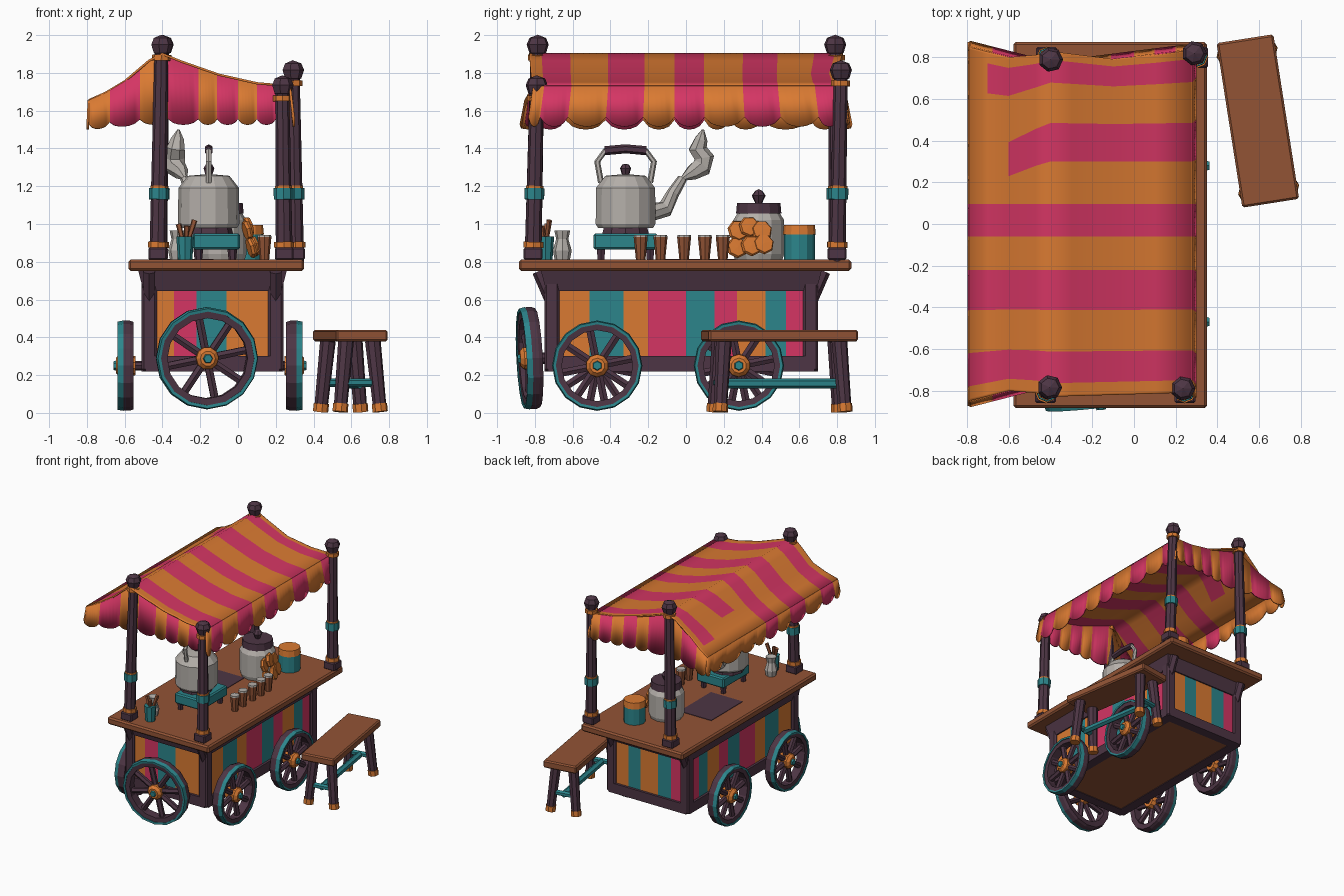
import bpy, bmesh, math
from mathutils import Vector, Matrix, Euler

if "Cube" in bpy.data.objects:
    bpy.data.objects.remove(bpy.data.objects["Cube"])

COL = {'purple': (.075, .036, .058), 'pink': (.66, .036, .127), 'orange': (.70, .195, .032),
       'teal': (.025, .235, .26), 'brown': (.29, .088, .036), 'grey': (.46, .43, .40)}
MAT = {}
for k, c in COL.items():
    MAT[k] = bpy.data.materials.new(k)
    MAT[k].diffuse_color = (*c, 1)

def T(x, y, z, rx=0, ry=0, rz=0):
    return Matrix.Translation((x, y, z)) @ Euler([math.radians(a) for a in (rx, ry, rz)]).to_matrix().to_4x4()

def finish(name, bm, mats, M=Matrix()):
    bmesh.ops.recalc_face_normals(bm, faces=bm.faces)
    bm.transform(M)
    me = bpy.data.meshes.new(name)
    bm.to_mesh(me)
    bm.free()
    for m in mats:
        me.materials.append(MAT[m])
    ob = bpy.data.objects.new(name, me)
    bpy.context.collection.objects.link(ob)
    return ob

def box(name, lo, hi, mat, M=Matrix(), bevel=0, flare=0):
    bm = bmesh.new()
    bmesh.ops.create_cube(bm, size=1)
    for v in bm.verts:
        p = Vector([lo[i] + (v.co[i] + .5) * (hi[i] - lo[i]) for i in range(3)])
        if flare and v.co.z > 0:
            p.x += math.copysign(flare, v.co.x)
            p.y += math.copysign(flare, v.co.y)
        v.co = p
    if bevel:
        bmesh.ops.bevel(bm, geom=bm.edges[:], offset=bevel, segments=1, affect='EDGES')
    return finish(name, bm, [mat], M)

def lathe(name, prof, mat, M=Matrix(), n=10, closed=False):
    bm = bmesh.new()
    rings = [[bm.verts.new((r * math.cos(2 * math.pi * k / n), r * math.sin(2 * math.pi * k / n), z))
              for k in range(n)] for r, z in prof]
    for i in range(len(rings) - (0 if closed else 1)):
        a, b = rings[i], rings[(i + 1) % len(rings)]
        for k in range(n):
            bm.faces.new((a[k], a[(k + 1) % n], b[(k + 1) % n], b[k]))
    bmesh.ops.remove_doubles(bm, verts=bm.verts, dist=1e-5)
    return finish(name, bm, [mat], M)

def can(name, x, y, z0, z1, r0, r1, mat, n=10):
    return lathe(name, [(0, z0), (r0, z0), (r1, z1), (0, z1)], mat, T(x, y, 0), n)

def tube(name, pts, radii, mat, M=Matrix(), n=8):
    pts = [Vector(p) for p in pts]
    bm = bmesh.new()
    rings = []
    for i, p in enumerate(pts):
        d = pts[min(i + 1, len(pts) - 1)] - pts[max(i - 1, 0)]
        u = d.cross(Vector((1, 0, 0)) if abs(d.normalized().x) < .85 else Vector((0, 1, 0))).normalized()
        w = d.cross(u).normalized()
        r = radii[i] if isinstance(radii, (list, tuple)) else radii
        rings.append([bm.verts.new(p + r * (u * math.cos(2 * math.pi * k / n) + w * math.sin(2 * math.pi * k / n)))
                      for k in range(n)])
    for a, b in zip(rings, rings[1:]):
        for k in range(n):
            bm.faces.new((a[k], a[(k + 1) % n], b[(k + 1) % n], b[k]))
    bm.faces.new(rings[0])
    bm.faces.new(rings[-1])
    return finish(name, bm, [mat], M)

def sheet(name, rows, pink):
    bm = bmesh.new()
    g = [[bm.verts.new(p) for p in r] for r in rows]
    for i in range(len(g) - 1):
        for j in range(len(g[0]) - 1):
            f = bm.faces.new((g[i][j], g[i][j + 1], g[i + 1][j + 1], g[i + 1][j]))
            f.material_index = int(pink(i, j))
            f.smooth = True
    ob = finish(name, bm, ['orange', 'pink'])
    s = ob.modifiers.new('thickness', 'SOLIDIFY')
    s.thickness, s.offset = .012, 0

# cart body: floor, corner posts, rails, flared top rail
X0, X1, Y0, Y1 = -.51, .24, -.75, .70
box('body_floor', (X0 + .02, Y0 + .02, .225), (X1 - .02, Y1 - .02, .27), 'brown')
for x in (X0, X1 - .08):
    for y in (Y0, Y1 - .08):
        box('corner_post', (x, y, .22), (x + .08, y + .08, .75), 'purple', bevel=.012)
    box('side_bottom_rail', (x, Y0 + .02, .22), (x + .08, Y1 - .02, .30), 'purple')
for y in (Y0, Y1 - .08):
    box('end_bottom_rail', (X0 + .02, y, .22), (X1 - .02, y + .08, .30), 'purple')
box('top_rail', (X0 + .01, Y0 + .01, .645), (X1 - .01, Y1 - .01, .76), 'purple', flare=.03)
for y, s in ((Y0 + .035, -1), (Y1 - .035, 1)):
    for x in (X0 + .04, X1 - .04):
        tube('counter_bracket', [(x, y, .60), (x, y + s * .065, .75)], .035, 'purple', n=6)

# striped wall panels
NAME = {'O': 'orange', 'T': 'teal', 'P': 'pink'}
SIDE = [-.68, -.51, -.33, -.2, 0, .15, .27, .42, .53, .64]
END = [-.44, -.34, -.22, -.06, .05, .18]
for a, b, c in zip(SIDE, SIDE[1:], 'OTOPTPOTP'):
    box('right_wall_stripe', (X1 - .05, a, .29), (X1 - .02, b, .67), NAME[c])
    box('left_wall_stripe', (X0 + .02, a, .29), (X0 + .05, b, .67), NAME[c])
for a, b, c, d in zip(END, END[1:], 'OPTOO', 'PTOTO'):
    box('front_wall_stripe', (a, Y0 + .02, .29), (b, Y0 + .05, .67), NAME[c])
    box('back_wall_stripe', (a, Y1 - .05, .29), (b, Y1 - .02, .67), NAME[d])

# counter and dark cloth
box('counter_top', (-.58, -.885, .752), (.35, .875, .812), 'brown', bevel=.012)
box('counter_cloth', (-.42, -.14, .81), (-.13, .27, .816), 'purple')

# wheels
def wheel(M, R):
    lathe('wheel_rim', [(R * .79, -.035), (R * .97, -.04), (R, -.02), (R, .02), (R * .97, .04), (R * .79, .035)],
          'purple', M, 16, True)
    lathe('wheel_trim', [(R * .92, .03), (R * 1.005, .015), (R * .98, .046), (R * .92, .044)], 'teal', M, 16, True)
    for k in range(8):
        a = math.pi * k / 4 + .2
        tube('wheel_spoke', [(math.cos(a) * r, math.sin(a) * r, 0) for r in (.03, R * .85)], .023, 'purple', M, 6)
    lathe('wheel_hub', [(0, -.05), (.05, -.05), (.062, 0), (.06, .035), (.04, .055), (0, .055)], 'orange', M)
    lathe('hub_cap', [(0, .05), (.028, .05), (.022, .068), (0, .068)], 'teal', M, 6)

for y in (-.47, .28):
    wheel(T(.295, y, .25, 0, 90, 0), .238)
    wheel(T(-.592, y, .25, 0, -90, 0), .238)
    tube('axle', [(-.6, y, .25), (.3, y, .25)], .025, 'purple')
wheel(T(-.165, -.825, .29, 93, 0, 6), .27)
tube('front_axle', [(-.165, -.70, .29), (-.165, -.82, .29)], .03, 'purple')

# canopy poles
for bx, by, tx, ty, h in ((-.425, -.81, -.405, -.785, 1.95), (-.42, .80, -.40, .79, 1.95),
                          (.245, -.81, .235, -.79, 1.735), (.305, .80, .29, .82, 1.815)):
    at = lambda z: Vector((bx, by, .8)).lerp(Vector((tx, ty, h)), (z - .8) / (h - .8))
    seg = lambda nm, a, b, r, m, n=8: tube(nm, [at(a), at(b)], r, m, n=n)
    seg('pole', .80, h, (.045, .036), 'purple')
    box('pole_foot', (bx - .05, by - .05, .81), (bx + .05, by + .05, .875), 'purple', bevel=.008)
    seg('pole_foot_band', .875, .905, .053, 'orange')
    seg('pole_teal_band', 1.13, 1.19, .052, 'teal')
    seg('pole_thin_band', 1.19, 1.202, .046, 'orange')
    seg('pole_top_band', h - .085, h - .055, .05, 'orange')
    lathe('pole_knob', [(0, -.055), (.045, -.045), (.06, 0), (.045, .035), (0, .052)], 'purple', T(*at(h)), 7)

# canopy roof
P = [(-.79, 1.655), (-.70, 1.695), (-.60, 1.755), (-.47, 1.865), (-.40, 1.90), (-.3, 1.86), (-.1, 1.79),
     (.1, 1.745), (.275, 1.73)]
def roof_z(x):
    for (a, za), (b, zb) in zip(P, P[1:]):
        if x <= b:
            return za + (zb - za) * (x - a) / (b - a)
    return P[-1][1]
def half(x, s):
    return .75 + (.10 * (-.4 - x) / .39 if x < -.4 else (.085 if s > 0 else .02) * (x + .4) / .675)
def fine(edges, n=6):
    return [a + (b - a) * k / n for a, b in zip(edges, edges[1:]) for k in range(n)] + [edges[-1]]
BAND = [-.79, -.735, -.6, -.41, -.22, -.06, .095, .3, .48, .66, .755, .79]
ys = fine(BAND)
def pt(x, y, z):
    # only the outer edge flares; stripes sag sideways on the left slope
    sag = .09 * math.sin(math.pi * (y - .1) / .69) * min(1, max(0, (-.44 - x) / .1)) if y > .1 else 0
    return (x, y + math.copysign((half(x, y) - .79) * (abs(y) / .79) ** 4, y) - sag, z)
def roof_pink(i, j):
    b = j // 6
    return b % 2 == 1 and not (b == 7 and i < 2) and not (b == 9 and i < 1)
sheet('canopy_roof', [[pt(x, y, z) for y in ys] for x, z in P], roof_pink)
# scalloped valances on the long edges and gable ends
dip = lambda j: abs(math.sin(math.pi * j / 6)) ** .6
for nm, i0, xb, zb in (('right_valance', 7, .295, 1.565), ('left_valance', 0, -.795, 1.55)):
    x, z = P[0] if i0 == 0 else P[-1]
    edge = [pt(x, y, z) for y in ys]
    sheet(nm, [edge, [(xb, p[1] * 1.03, zb - .05 * dip(j)) for j, p in enumerate(edge)]],
          lambda i, j: roof_pink(i0, j))
xs = fine([-.79, -.68, -.52, -.37, -.21, -.11, 0, .10, .20, .275])
for s in (-1, 1):
    sheet('gable_valance', [[(x, s * half(x, s), roof_z(x)) for x in xs],
          [(x, s * (half(x, s) + .025), 1.555 - max(0, -x - .5) * .09 - .03 * dip(j)) for j, x in enumerate(xs)]],
          lambda i, j: (j // 6) % 2 == 1)

# stove
box('stove', (-.24, -.49, .865), (.01, -.15, .95), 'teal', bevel=.01)
for x in (-.21, -.03):
    for y in (-.45, -.19):
        can('stove_foot', x, y, .81, .87, .02, .026, 'purple', 6)
can('burner', -.155, -.32, .945, .985, .13, .12, 'purple', 10)

# kettle with spout, handle and steam
KX, KY = -.155, -.32
lathe('kettle_body', [(0, .98), (.15, .98), (.162, 1.0), (.161, 1.19), (.11, 1.255), (0, 1.265)],
      'grey', T(KX, KY, 0), 14)
lathe('kettle_knob', [(0, 1.26), (.02, 1.262), (.03, 1.295), (.018, 1.315), (0, 1.318)], 'purple', T(KX, KY, 0), 7)
tube('kettle_spout', [(-.18, -.20, 1.06), (-.22, -.11, 1.08), (-.25, -.07, 1.16), (-.28, -.02, 1.24)],
     (.05, .045, .034, .026), 'grey')
tube('kettle_handle', [(KX, KY - .13, 1.22), (KX, KY - .15, 1.33), (KX, KY - .11, 1.385), (KX, KY, 1.395),
                       (KX, KY + .11, 1.385), (KX, KY + .15, 1.33), (KX, KY + .13, 1.22)], .016, 'grey', n=6)
tube('kettle_grip', [(KX, KY - .11, 1.388), (KX, KY, 1.398), (KX, KY + .11, 1.388)], .024, 'purple', n=6)
tube('steam', [(-.28, -.02, 1.24), (-.30, .03, 1.27), (-.33, .08, 1.30), (-.335, .095, 1.35), (-.33, .06, 1.40),
               (-.32, .08, 1.45), (-.315, .09, 1.50)], (.012, .04, .055, .055, .05, .035, .006), 'grey', n=7)

# row of cups
for y in (-.24, -.135, -.01, .10, .195):
    lathe('cup', [(0, .81), (.025, .81), (.037, .93), (0, .93)], 'brown', T(.14, y, 0), 8)
    can('cup_rim', .14, y, .93, .942, .037, .035, 'grey', 8)

# biscuit jar and biscuits
lathe('jar', [(0, .81), (.125, .81), (.135, .84), (.135, 1.02), (.11, 1.06), (0, 1.06)], 'grey', T(-.09, .385, 0), 12)
can('jar_lid', -.09, .385, 1.055, 1.11, .12, .115, 'purple', 12)
lathe('jar_knob', [(0, 1.1), (.018, 1.11), (.038, 1.15), (.02, 1.175), (0, 1.185)], 'purple', T(-.09, .385, 0), 7)
for y, z, x in ((.27, .875, .07), (.345, .885, .085), (.41, .895, .07), (.275, .965, .05), (.335, .985, .055),
                (.40, .965, .05)):
    lathe('biscuit', [(0, -.014), (.05, -.014), (.058, 0), (.05, .014), (0, .016)], 'orange', T(x, y, z, 0, 75, 15), 7)

# canister
can('canister', .05, .60, .81, .95, .082, .082, 'teal', 12)
can('canister_lid', .05, .60, .945, .995, .087, .082, 'orange', 12)

# vase and utensil cup
lathe('vase', [(0, .81), (.04, .81), (.05, .86), (.032, .92), (.042, .965), (0, .955)], 'grey', T(-.32, -.655, 0), 8)
can('utensil_cup', -.28, -.745, .81, .935, .038, .047, 'teal', 8)
for dx, dy, h in ((-.035, .01, 1.0), (.01, -.02, .99), (.05, .02, 1.02)):
    tube('utensil', [(-.28, -.745, .86), (-.28 + dx, -.745 + dy, h)], (.009, .016), 'brown', n=5)

# bench
B = T(.595, .495, 0, 0, 0, 8.9)
box('bench_seat', (-.138, -.40, .378), (.138, .40, .44), 'brown', B, .01)
for sx in (-1, 1):
    for sy in (-1, 1):
        leg = lambda t: (sx * (.108 - .036 * t), sy * (.335 - .025 * t), .38 * t)
        tube('bench_leg', [leg(.1), leg(1)], (.036, .042), 'purple', B)
        tube('bench_foot', [leg(.015), leg(.13)], (.041, .041), 'orange', B)
for y in (-.325, .325):
    tube('bench_cross_bar', [(-.10, y, .16), (.10, y, .16)], .022, 'teal', B, 6)
tube('bench_long_bar', [(0, -.33, .155), (0, .33, .155)], .026, 'teal', B, 6)

for m in bpy.data.materials:
    if m.users and not m.is_grease_pencil:
        m.use_nodes = True
        m.node_tree.nodes["Principled BSDF"].inputs["Base Color"].default_value = m.diffuse_color
